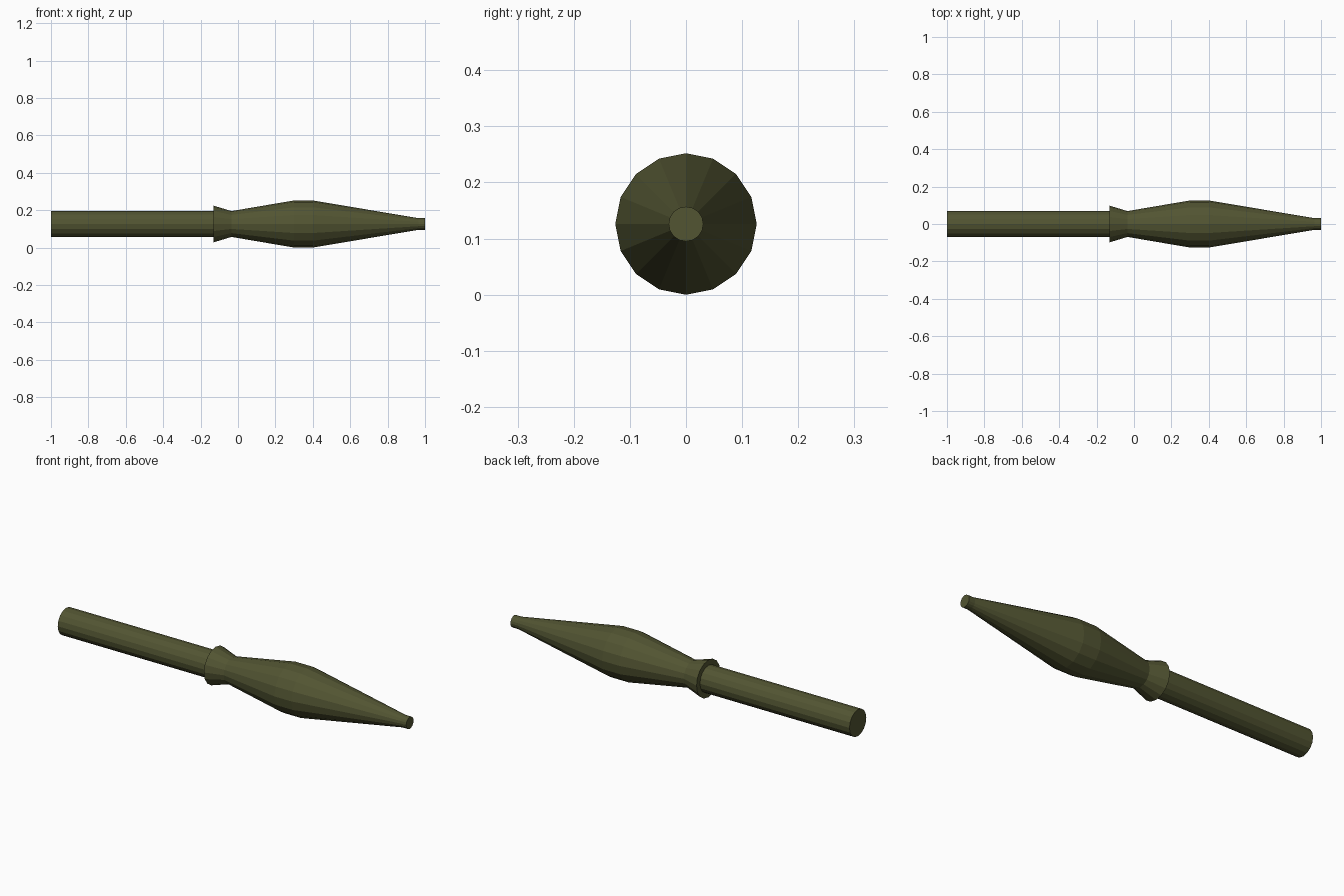
import bpy, bmesh, math

if "Cube" in bpy.data.objects:
    bpy.data.objects.remove(bpy.data.objects["Cube"])

SIDES = 16
AXIS_Z = 0.126

olive = bpy.data.materials.new("olive_green")
olive.diffuse_color = (0.085, 0.09, 0.032, 1)
olive.use_nodes = True
olive.node_tree.nodes["Principled BSDF"].inputs["Base Color"].default_value = olive.diffuse_color


def lathe_x(name, profile):
    """Flat-faced solid of revolution along x from (x, radius) pairs."""
    bm = bmesh.new()
    rings = []
    for x, r in profile:
        ring = []
        for i in range(SIDES):
            a = 2 * math.pi * i / SIDES
            ring.append(bm.verts.new((x, r * math.cos(a), r * math.sin(a))))
        rings.append(ring)
    for a, b in zip(rings, rings[1:]):
        for i in range(SIDES):
            j = (i + 1) % SIDES
            bm.faces.new((a[i], a[j], b[j], b[i]))
    bm.faces.new(rings[0])
    bm.faces.new(rings[-1])
    bmesh.ops.recalc_face_normals(bm, faces=bm.faces)
    mesh = bpy.data.meshes.new(name)
    bm.to_mesh(mesh)
    bm.free()
    mesh.materials.append(olive)
    obj = bpy.data.objects.new(name, mesh)
    obj.location.z = AXIS_Z
    bpy.context.collection.objects.link(obj)
    return obj


# One continuous skin: tail tube, flared collar, swollen body, blunt tip
lathe_x("rocket_body", [
    (-1.0, 0.07), (-0.13, 0.07),
    (-0.13, 0.098), (-0.035, 0.069),
    (0.30, 0.126), (0.40, 0.126),
    (0.965, 0.031), (1.0, 0.031),
])
